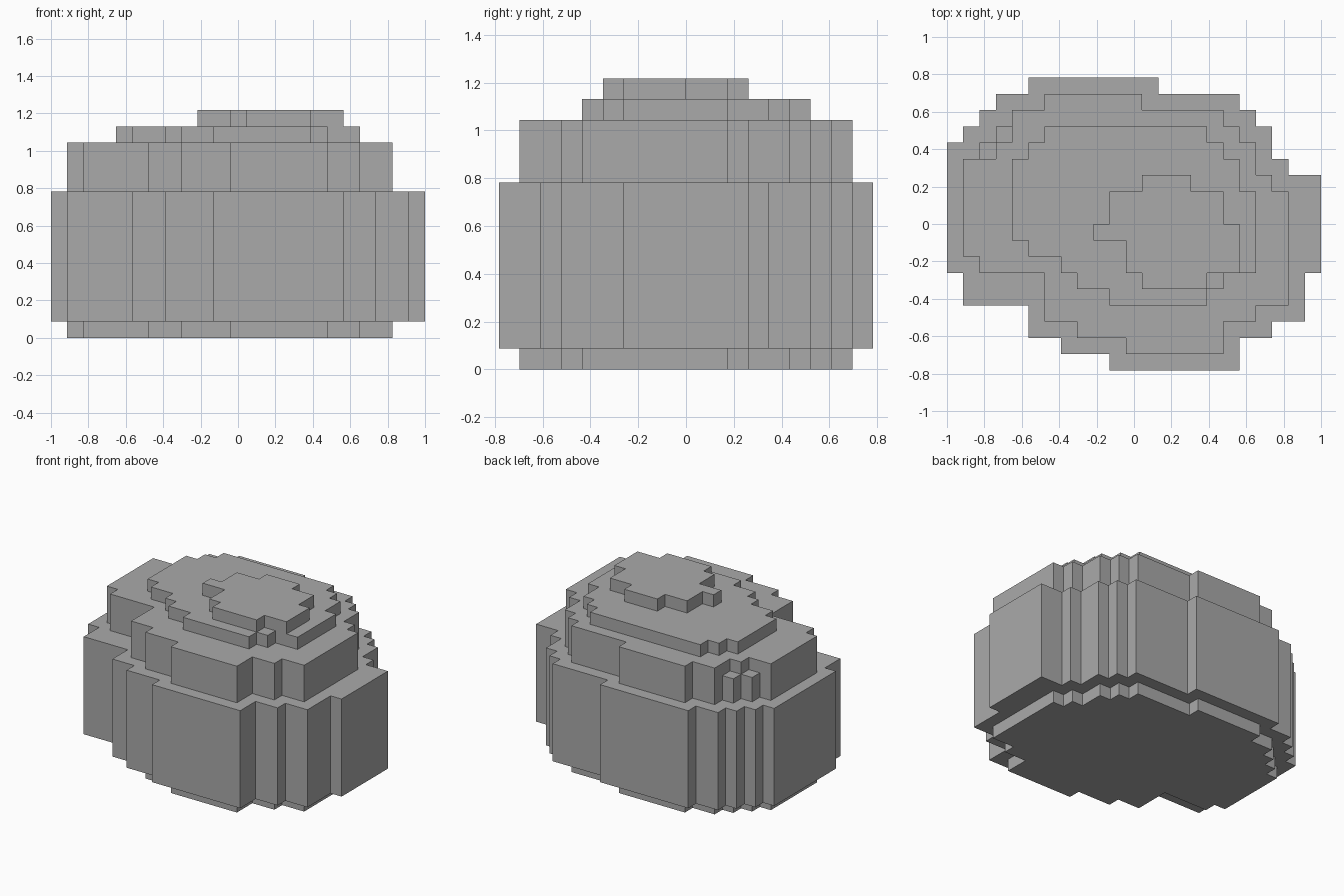
import bpy
import bmesh

if "Cube" in bpy.data.objects:
    bpy.data.objects.remove(bpy.data.objects["Cube"])

CELL = 2 / 23  # size of one block

stone = bpy.data.materials.new("stone_grey")
stone.diffuse_color = (0.4, 0.4, 0.4, 1)
stone.use_nodes = True
stone.node_tree.nodes["Principled BSDF"].inputs["Base Color"].default_value = stone.diffuse_color


def slab(name, first_row, runs, z0, z1):
    """Extrude a stepped outline; runs = (row count, left cell, right cell), front to back."""
    left, right, row = [], [], first_row
    for count, a, b in runs:
        for side, x in ((left, a), (right, b)):
            if side and side[-1][0] == x:
                side.pop()  # merge straight edges
            else:
                side.append((x, row))
            side.append((x, row + count))
        row += count
    outline = right + left[::-1]
    bm = bmesh.new()
    verts = [bm.verts.new((x * CELL - 1, (y - 9) * CELL, z0 * CELL)) for x, y in outline]
    base = bm.faces.new(verts)
    top = bmesh.ops.extrude_face_region(bm, geom=[base], use_keep_orig=True)["geom"]
    for v in top:
        if isinstance(v, bmesh.types.BMVert):
            v.co.z = z1 * CELL
    bmesh.ops.recalc_face_normals(bm, faces=bm.faces)
    mesh = bpy.data.meshes.new(name)
    bm.to_mesh(mesh)
    bm.free()
    mesh.materials.append(stone)
    obj = bpy.data.objects.new(name, mesh)
    bpy.context.collection.objects.link(obj)


# Shared footprint of the foot and shoulder, up to the back rows
middle = [(1, 11, 17), (1, 8, 17), (1, 6, 19), (2, 6, 21), (1, 2, 21),
          (4, 1, 21), (1, 1, 20), (1, 1, 19)]
back = [(1, 4, 17), (1, 6, 12)]

# Foot of the boulder
slab("rock_foot", 1, middle + [(1, 2, 19), (1, 3, 18)] + back, 0, 1)

# Wide main body
slab("rock_body", 0, [(1, 10, 18), (1, 7, 18), (1, 5, 20), (1, 5, 22), (2, 1, 22),
                      (6, 0, 23), (1, 0, 21), (1, 0, 20), (1, 1, 20), (1, 2, 19),
                      (1, 3, 18), (1, 5, 13)], 1, 9)

# Shoulder, with two lower ledges at the back left
slab("rock_shoulder", 1, middle + [(1, 3, 19), (1, 4, 18)] + back, 9, 12)
for i in range(2):
    slab("rock_ledge_%d" % (i + 1), 13 + i, [(1, 2 + i, 3 + i)], 9, 11)

# Upper step
slab("rock_upper_step", 4, [(1, 10, 16), (1, 8, 17), (1, 7, 19), (1, 5, 19),
                            (3, 4, 19), (2, 4, 18), (1, 5, 17), (1, 6, 16)], 12, 13)

# Cap
slab("rock_cap", 5, [(1, 12, 16), (2, 11, 18), (1, 9, 18), (2, 10, 17), (1, 12, 15)], 13, 14)
